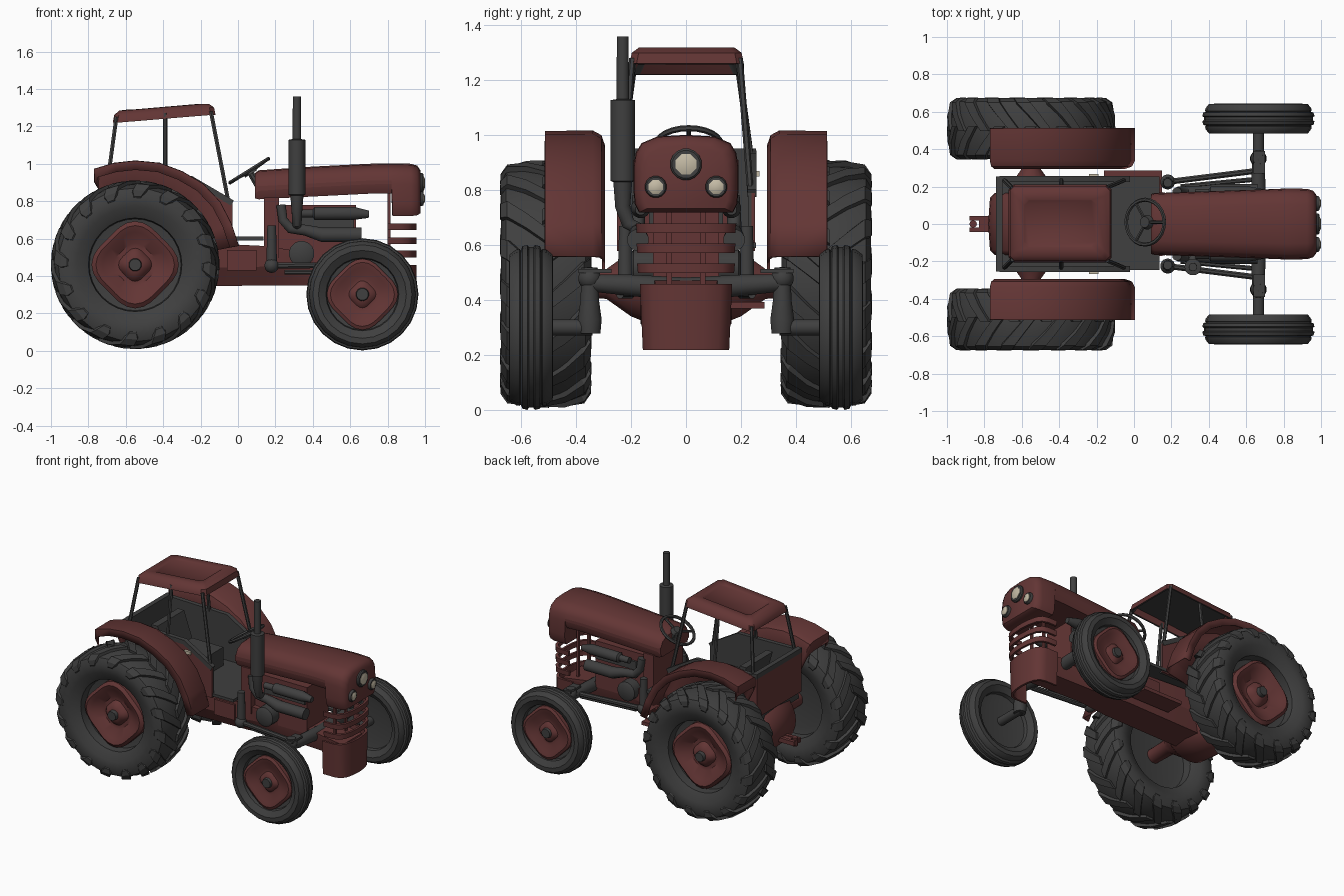
import bpy, bmesh, math
from mathutils import Vector as V

if "Cube" in bpy.data.objects:
    bpy.data.objects.remove(bpy.data.objects["Cube"])

def material(name, c):
    m = bpy.data.materials.new(name)
    m.diffuse_color = (*c, 1)
    m.use_nodes = True
    m.node_tree.nodes["Principled BSDF"].inputs["Base Color"].default_value = m.diffuse_color
    return m
RED = material("dark red paint", (0.125, 0.036, 0.035))
GREY = material("dark grey", (0.050, 0.050, 0.050))
CREAM = material("lamp glass", (0.56, 0.50, 0.38))

def loft(name, parts, mats, caps=True, loop=True, rule=None, angle=35):
    """Skin lists of rings into one object; rule(normal) picks the material."""
    bm = bmesh.new()
    for rings in parts:
        vs = [[bm.verts.new(p) for p in r] for r in rings]
        n = len(vs[0])
        for a, b in zip(vs, vs[1:]):
            for i in range(n if loop else n - 1):
                j = (i + 1) % n
                bm.faces.new((a[i], a[j], b[j], b[i]))
        if caps:
            bm.faces.new(vs[0][::-1])
            bm.faces.new(vs[-1])
    bmesh.ops.recalc_face_normals(bm, faces=bm.faces)
    bm.normal_update()
    for f in bm.faces:
        f.smooth = True
        if rule:
            f.material_index = rule(f.normal)
    me = bpy.data.meshes.new(name)
    bm.to_mesh(me)
    bm.free()
    for m in (mats if isinstance(mats, list) else [mats]):
        me.materials.append(m)
    me.set_sharp_from_angle(angle=math.radians(angle))
    ob = bpy.data.objects.new(name, me)
    bpy.context.collection.objects.link(ob)
    return ob

def prism(name, pts, y0, y1, mat, **k):
    return loft(name, [[[(x, y, z) for x, z in pts] for y in (y0, y1)]], mat, **k)

def box(name, x0, x1, y0, y1, z0, z1, mat):
    return prism(name, [(x0, z0), (x1, z0), (x1, z1), (x0, z1)], y0, y1, mat)

def tube(name, path, radii, mat, n=12):
    P = [V(p) for p in path]
    if not isinstance(radii, (list, tuple)):
        radii = [radii] * len(P)
    T = [(P[min(i + 1, len(P) - 1)] - P[max(i - 1, 0)]).normalized() for i in range(len(P))]
    tot = [sum(abs(t[k]) for t in T) for k in range(3)]
    ref = V([float(k == tot.index(min(tot))) for k in range(3)])
    rings = []
    for p, t, r in zip(P, T, radii):
        u = t.cross(ref).normalized()
        w = t.cross(u)
        rings.append([p + r * (math.cos(a) * u + math.sin(a) * w)
                      for a in (2 * math.pi * (i + .5) / n for i in range(n))])
    return loft(name, [rings], mat)

def lathe_rings(c, prof, s, n, wave=0):
    return [[(c[0] + r * (1 + wave * math.cos(4 * a)) * math.cos(a), c[1] + s * y,
              c[2] + r * (1 + wave * math.cos(4 * a)) * math.sin(a))
             for a in (2 * math.pi * i / n for i in range(n))] for r, y in prof]

def ball(name, c, r, mat):
    prof = [(r * math.sin(t), -r * math.cos(t)) for t in (math.pi * (i + .3) / 7.6 for i in range(8))]
    return loft(name, [lathe_rings(c, prof, 1, 12)], mat)

# ---- wheels, fenders, axles, cab sides: mirrored left and right
REAR = [(.20, -.05), (.245, -.06), (.25, -.12), (.31, -.155), (.37, -.163), (.41, -.145), (.43, -.08),
        (.435, 0), (.43, .08), (.41, .145), (.37, .163), (.31, .155), (.25, .12), (.245, .06), (.20, .05)]
FRONT = [(.13, -.02), (.19, -.03), (.195, -.055), (.235, -.08), (.265, -.078), (.283, -.055), (.285, -.042),
         (.28, -.038), (.295, -.032), (.3, -.014), (.292, -.008), (.292, .008), (.3, .014), (.295, .032),
         (.28, .038), (.285, .042), (.283, .055), (.265, .078), (.235, .08), (.195, .055), (.19, .03), (.13, .02)]
PLATE = [(1, .3), (1, .75), (.9, .88), (.75, .78), (.5, .5), (.38, .5), (.3, .7), (.15, .8)]
ARCH = [(-.765, .905), (-.765, .97), (-.66, 1.0), (-.55, 1.012), (-.42, 1.0), (-.3, .955), (-.19, .89),
        (-.1, .795), (-.04, .68), (.0, .56)]

def inset(p, d):
    c = V((-.55, .455))
    v = V(p) - c
    return c + v * (1 - d / v.length)

for s, side in ((-1, "right"), (1, "left")):
    # rear tyre with chevron lugs
    c = (-.55, s * .51, .46)
    lugs = []
    for half in (-1, 1):
        for k in range(16):
            base = 2 * math.pi * (k + (.5 if half > 0 else 0)) / 16
            rings = []
            for y, r, t, w in ((-.012, .451, 0, .06), (.07, .449, .15, .07), (.14, .434, .29, .085),
                               (.164, .40, .34, .085), (.166, .365, .36, .05)):
                rings.append([(c[0] + q * math.cos(a), c[1] + half * y * (1 if q == r else .85),
                               c[2] + q * math.sin(a))
                              for q, a in ((r, base + t - w), (r, base + t + w),
                                           (r - .04, base + t + w * 1.3), (r - .04, base + t - w * 1.3))])
            lugs.append(rings)
    loft("rear_tyre_" + side, [lathe_rings(c, REAR, s, 32)], GREY)
    loft("rear_tyre_lugs_" + side, lugs, GREY, angle=25)
    f = (.665, s * .563, .302)
    loft("front_tyre_" + side, [lathe_rings(f, FRONT, s, 24)], GREY)
    # red wheel plates and hubs
    for nm, q, r, d in (("rear", c, .218, .13), ("front", f, .178, .07)):
        loft(nm + "_wheel_plate_" + side, [lathe_rings(q, [(a * r, b * d) for a, b in PLATE], s, 32, .07)], RED)
        tube(nm + "_hub_" + side, [(q[0], q[1] + s * d * .5, q[2]), (q[0], q[1] + s * d, q[2])],
             [.04, .032], GREY)
    # rear axle cone
    tube("rear_axle_" + side, [(-.55, s * .1, .46), (-.55, s * .2, .46), (-.55, s * .29, .46), (-.55, s * .47, .46)],
         [.16, .12, .055, .05], RED, 16)
    # fender shell
    rings = []
    for p in ARCH:
        rings.append([(q[0], s * y, q[1]) for y, q in ((.508, inset(p, .045)), (.508, p), (.34, p),
                      (.312, inset(p, .015)), (.30, inset(p, .05)), (.30, inset(p, .26)))])
    fd = loft("fender_" + side, [rings], RED, caps=False, loop=False)
    md = fd.modifiers.new("thickness", 'SOLIDIFY')
    md.thickness, md.offset = .012, 0
    # cab side wall: red outside, grey lining, grey rim
    wall = [(-.72, .64), (-.72, .925), (-.25, .915), (-.03, .79), (-.03, .58), (-.4, .58)]
    prism("cab_wall_" + side, wall, s * .238, s * .25, RED)
    prism("cab_lining_" + side, wall, s * .226, s * .238, GREY)
    tube("cab_rim_" + side, [(-.72, s * .24, .93), (-.25, s * .24, .92), (-.03, s * .24, .79)], .022, GREY, 4)
    # cab posts and small work lamps
    for nm, a, b in (("rear", (-.695, .235, .92), (-.65, .19, 1.25)), ("middle", (-.39, .235, .92), (-.39, .19, 1.27)),
                     ("front", (-.05, .235, .79), (-.145, .195, 1.28))):
        tube(f"{nm}_post_{side}", [(a[0], s * a[1], a[2]), (b[0], s * b[1], b[2])], .012, GREY, 6)
    box("work_lamp_" + side, -.24, -.19, s * .25, s * .268, .85, .87, CREAM)
    # front axle, kingpin, spindle and steering links
    tube("front_axle_" + side, [(.665, 0, .44), (.665, s * .2, .455), (.665, s * .36, .465)], [.045, .04, .032], GREY)
    tube("kingpin_" + side, [(.665, s * .35, .28), (.665, s * .35, .33), (.665, s * .35, .40), (.665, s * .35, .52)],
         [.04, .045, .035, .03], GREY)
    tube("spindle_" + side, [(.665, s * .34, .302), (.665, s * .54, .302)], .03, GREY)
    ball("kingpin_cap_" + side, (.665, s * .35, .48), .042, GREY)
    box("steering_arm_" + side, .64, .70, s * .27, s * .39, .50, .515, GREY)
    tube("drag_link_" + side, [(.18, s * .225, .455), (.66, s * .285, .46)], .017, GREY, 8)
    tube("radius_rod_" + side, [(.25, s * .2, .42), (.66, s * .24, .42)], .014, GREY, 8)
    ball("link_joint_" + side, (.18, s * .225, .455), .04, GREY)
    tube("steering_drop_" + side, [(.18, s * .22, .45), (.18, s * .22, .67)], [.03, .024], GREY)
    # engine side fittings
    tube("upper_manifold_" + side, [(.33, s * .165, .735), (.40, s * .165, .735), (.41, s * .165, .735),
         (.62, s * .165, .735), (.70, s * .165, .73)], [.022, .022, .036, .036, .02], GREY)
    tube("lower_manifold_" + side, [(.23, s * .17, .78), (.24, s * .175, .70), (.28, s * .175, .655), (.36, s * .175, .645),
         (.45, s * .175, .62), (.66, s * .175, .62)], [.026, .026, .028, .03, .04, .04], GREY)
    tube("engine_pulley_" + side, [(.34, s * .12, .52), (.34, s * .19, .52), (.34, s * .20, .52)], [.068, .068, .05], GREY, 16)

# ---- cab tub, seat and roof
box("cab_floor", -.72, .135, -.245, .255, .59, .61, GREY)
box("cab_rear_wall", -.735, -.72, -.25, .25, .64, .925, RED)
box("cab_rear_lining", -.72, -.705, -.24, .24, .6, .925, GREY)
tube("cab_rear_rim", [(-.72, -.255, .935), (-.72, .255, .935)], .024, GREY, 4)
box("seat_cushion", -.52, -.22, -.15, .15, .61, .74, GREY)
prism("seat_back", [(-.52, .72), (-.46, .72), (-.53, .92), (-.58, .92)], -.15, .15, GREY)

def roof_ring(m, dz):
    pts = [(-.67 + m, -.205 + m), (-.12 - m, -.205 + m), (-.12 - m, .21 - m), (-.67 + m, .21 - m)]
    out = []
    for i, (x, y) in enumerate(pts):      # chamfered corners
        for dx, dy in (((0, .025), (.025, 0)), ((-.025, 0), (0, .025)), ((0, -.025), (-.025, 0)), ((.025, 0), (0, -.025)))[i]:
            out.append((x + dx, y + dy, 1.24 + .075 * (x + .4) + dz))
    return out
loft("cab_roof", [[roof_ring(.03, .035), roof_ring(.012, 0), roof_ring(0, 0), roof_ring(.008, .04), roof_ring(.035, .062),
                   roof_ring(.08, .064), roof_ring(.085, .059)]], [RED, GREY],
     rule=lambda n: 1 if n.z < -.5 else 0, angle=40)

# ---- steering wheel
C, U = V((.06, .01, .963)), V((.85, 0, .53)).normalized()
N = V((-U.z, 0, U.x))
W = V((0, 1, 0))
rim = []
for i in range(25):
    a = 2 * math.pi * i / 24
    d = math.cos(a) * U + math.sin(a) * W
    rim.append([C + d * (.12 + .011 * math.cos(b)) + N * .011 * math.sin(b)
                for b in (math.pi * j / 3 for j in range(6))])
loft("steering_wheel", [rim], GREY, caps=False)
for k in range(3):
    a = 2 * math.pi * k / 3
    tube("steering_spoke", [C - N * .01, C + .12 * (math.cos(a) * U + math.sin(a) * W)], .009, GREY, 6)
tube("steering_hub", [C - N * .02, C + N * .008], [.04, .03], GREY)
tube("steering_column", [C, C - N * .16], [.018, .025], GREY, 8)

# ---- hood
def hood(x, w, t, b):
    h = [(.90, b), (.98, b + .03), (1, b + .07), (1, t - .11), (.96, t - .065), (.85, t - .03), (.55, t - .006), (0, t)]
    return [(x, k * w, z) for k, z in h] + [(x, -k * w, z) for k, z in h[-2::-1]]
loft("hood", [[hood(.09, .16, .95, .815), hood(.11, .165, .965, .81), hood(.4, .175, .985, .825), hood(.7, .185, 1.0, .84),
               hood(.82, .19, 1.002, .84), hood(.825, .19, 1.002, .72), hood(.925, .188, 1.0, .72),
               hood(.958, .178, .99, .725), hood(.975, .155, .965, .735)]], RED, angle=45)

# ---- headlights
for nm, y, z, r in (("main_lamp", 0, .895, .058), ("side_lamp", -.11, .813, .04), ("side_lamp", .11, .813, .04)):
    tube(nm + "_ring", [(.95, y, z), (.985, y, z), (.992, y, z)], [r, r, r * .88], GREY, 16)
    tube(nm + "_lens", [(.985, y, z), (.994, y, z), (1.0, y, z)], [r * .7, r * .7, r * .4], CREAM, 8)

# ---- grille bars and lower nose: U-shaped bands
def band(name, z0, z1, w0, w1, x0=.80):
    def outline(w, z):
        half = [(x0, 1), (.87, 1), (.91, .93), (.935, .75), (.95, .4)]
        o = [(x, k * w) for x, k in half] + [(.955, 0)] + [(x, -k * w) for x, k in half[::-1]]
        return [(x, y, z) for x, y in o] + [(x - (.015 if x > x0 else 0), y * .91, z) for x, y in o[::-1]]
    loft(name, [[outline(w0, z0), outline(w1, z1)]], RED)
for z, w in ((.645, .182), (.572, .18), (.50, .178)):
    band("grille_bar", z, z + .035, w - .003, w)
band("lower_nose", .22, .46, .157, .168, .78)
for y in (-.06, .06):
    box("grille_strut", .80, .815, y - .01, y + .01, .4, .84, RED)

# ---- engine, cowl, chassis and gearbox
box("engine_block", .2, .63, -.12, .12, .45, .78, RED)
box("engine_head", .3, .62, -.135, .135, .66, .72, GREY)
box("cowl", .14, .22, -.165, .165, .5, .82, RED)

def trap(x, w, b, t, k):
    return [(x, -w * k, b), (x, w * k, b), (x, w, b + .1), (x, w, t), (x, -w, t), (x, -w, b + .1)]
loft("chassis", [[trap(-.45, .17, .34, .59, .65), trap(.15, .17, .35, .56, .65), trap(.4, .12, .35, .52, .7),
                  trap(.90, .11, .34, .44, .8)]], RED, angle=25)
box("gearbox_cover", -.06, .1, -.185, .185, .43, .54, RED)
loft("rear_housing", [lathe_rings((-.575, 0, .485), [(.17, -.165), (.195, -.14), (.205, 0), (.195, .14), (.17, .165)], 1, 24)],
     RED, angle=50)
box("side_step", -.16, .15, .15, .285, .37, .395, RED)

# ---- rear hitch: fork with a pin
for y in (-.03, .03):
    box("hitch_arm", -.88, -.68, y - .012, y + .012, .40, .43, RED)
tube("hitch_pin", [(-.86, 0, .385), (-.86, 0, .445)], .02, RED, 10)
box("hitch_plate", -.83, -.68, -.04, .04, .405, .425, RED)

# ---- exhaust
tube("exhaust", [(.315, -.17, .66), (.315, -.21, .68), (.315, -.23, .74), (.315, -.23, .83), (.315, -.23, .835),
                 (.315, -.23, 1.128), (.315, -.23, 1.132), (.315, -.23, 1.36)],
     [.022, .025, .028, .035, .045, .045, .023, .022], GREY, 14)
